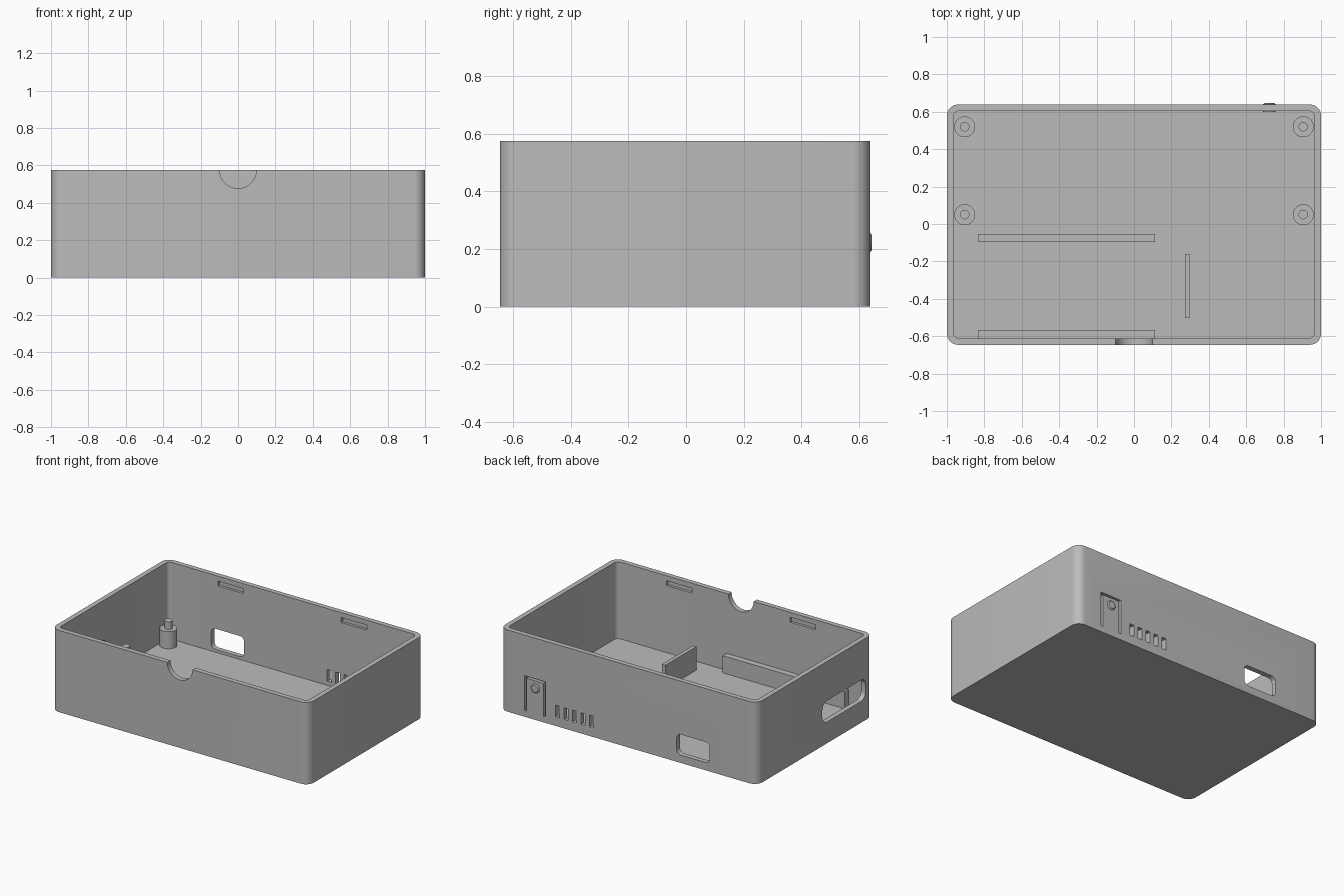
import bpy, bmesh, math
from mathutils import Matrix, Vector

if "Cube" in bpy.data.objects:
    bpy.data.objects.remove(bpy.data.objects["Cube"])

grey = bpy.data.materials.new("plain grey")
grey.diffuse_color = (0.5, 0.5, 0.5, 1)
grey.use_nodes = True
grey.node_tree.nodes["Principled BSDF"].inputs["Base Color"].default_value = grey.diffuse_color

# Axis frames: prism profile (u, v) and extrusion direction
FRAMES = {
    'Z': ((1, 0, 0), (0, 1, 0), (0, 0, 1)),
    'Y': ((1, 0, 0), (0, 0, 1), (0, 1, 0)),
    'X': ((0, 1, 0), (0, 0, 1), (1, 0, 0)),
}


def prism(name, u, v, d, r=0.0, axis='Z', seg=8):
    """Rounded rectangle spanning u and v, extruded over d along axis."""
    U, V, D = (Vector(a) for a in FRAMES[axis])
    pts = []
    for k, (cx, cy) in enumerate(((u[1]-r, v[1]-r), (u[0]+r, v[1]-r),
                                  (u[0]+r, v[0]+r), (u[1]-r, v[0]+r))):
        for i in range(seg + 1 if r else 1):
            a = math.pi / 2 * (k + i / seg)
            pts.append((cx + r * math.cos(a), cy + r * math.sin(a)))
    bm = bmesh.new()
    face = bm.faces.new([bm.verts.new(U*x + V*y + D*d[0]) for x, y in pts])
    ext = bmesh.ops.extrude_face_region(bm, geom=[face])
    bmesh.ops.translate(bm, vec=D * (d[1] - d[0]),
                        verts=[g for g in ext['geom'] if isinstance(g, bmesh.types.BMVert)])
    return finish(name, bm)


def cylinder(name, centre, r1, r2, depth, axis='Z', seg=32):
    bm = bmesh.new()
    rot = Matrix.Rotation(-math.pi / 2, 4, 'X') if axis == 'Y' else Matrix()
    bmesh.ops.create_cone(bm, cap_ends=True, segments=seg, radius1=r1, radius2=r2,
                          depth=depth, matrix=Matrix.Translation(centre) @ rot)
    return finish(name, bm)


def finish(name, bm):
    bmesh.ops.recalc_face_normals(bm, faces=bm.faces)
    me = bpy.data.meshes.new(name)
    bm.to_mesh(me)
    bm.free()
    me.materials.append(grey)
    ob = bpy.data.objects.new(name, me)
    bpy.context.collection.objects.link(ob)
    return ob


def activate(ob):
    bpy.ops.object.select_all(action='DESELECT')
    ob.select_set(True)
    bpy.context.view_layer.objects.active = ob


def cut(target, cutter):
    activate(target)
    mod = target.modifiers.new("cut", 'BOOLEAN')
    mod.operation, mod.solver, mod.object = 'DIFFERENCE', 'EXACT', cutter
    bpy.ops.object.modifier_apply(modifier=mod.name)
    bpy.data.objects.remove(cutter)


H, FLOOR = 0.575, 0.035
Y0, Y1 = -0.646, 0.639          # outer front and back walls
T = 0.035                       # wall thickness
BACK = (Y1 - 0.06, Y1 + 0.05)   # depth range through the back wall

# Open tray with rounded vertical corners
case = prism("case_shell", (-1, 1), (Y0, Y1), (0, H), 0.06)
cut(case, prism("cavity", (-1+T, 1-T), (Y0+T, Y1-T), (FLOOR, 1), 0.03))

# Cable notch in the front rim
cut(case, cylinder("notch", (0, Y0, H), 0.098, 0.098, 0.2, 'Y', 48))

# Lid catch grooves inside the front and back walls
for x in (-0.48, 0.48):
    for y in (Y0 + T, Y1 - T):
        cut(case, prism("groove", (x-0.1, x+0.1), (0.505, 0.54), (y-0.018, y+0.018), axis='Y'))

# Ports in the back and left walls
cut(case, prism("back_port", (-0.632, -0.375), (0.055, 0.2), BACK, 0.035, 'Y'))
cut(case, prism("left_port", (-0.565, -0.085), (0.15, 0.3), (-1.1, -0.92), 0.05, 'X'))

# Row of vents in the back wall
for i in range(5):
    x = 0.288 + 0.066 * i
    cut(case, prism("vent", (x-0.017, x+0.017), (0.064, 0.146), BACK, axis='Y'))

# Slits that free a flexible button tab
for u, v in (((0.645, 0.659), (0.043, 0.289)), ((0.793, 0.807), (0.043, 0.289)),
             ((0.65, 0.80), (0.275, 0.289))):
    cut(case, prism("slit", u, v, BACK, axis='Y'))

# Button on the tab
parts = [case,
         cylinder("button_stem", (0.724, 0.62, 0.222), 0.033, 0.033, 0.042, 'Y'),
         cylinder("button_cap", (0.724, 0.6435, 0.222), 0.033, 0.025, 0.006, 'Y')]

# Circuit board posts with locating pins
for x in (-0.905, 0.905):
    for y in (0.05, 0.52):
        parts.append(cylinder("board_post", (x, y, 0.0875), 0.056, 0.056, 0.135))
        parts.append(cylinder("post_pin", (x, y, 0.175), 0.025, 0.025, 0.07))

# Module rails and the stop wall on the floor
parts.append(prism("inner_rail", (-0.835, 0.112), (-0.097, -0.053), (0.02, 0.155)))
parts.append(prism("front_rail", (-0.835, 0.112), (-0.62, -0.567), (0.02, 0.155)))
parts.append(prism("stop_wall", (0.272, 0.298), (-0.503, -0.16), (0.02, 0.2)))

for ob in parts:
    activate(ob)
    bpy.ops.object.shade_smooth_by_angle(angle=math.radians(30))
